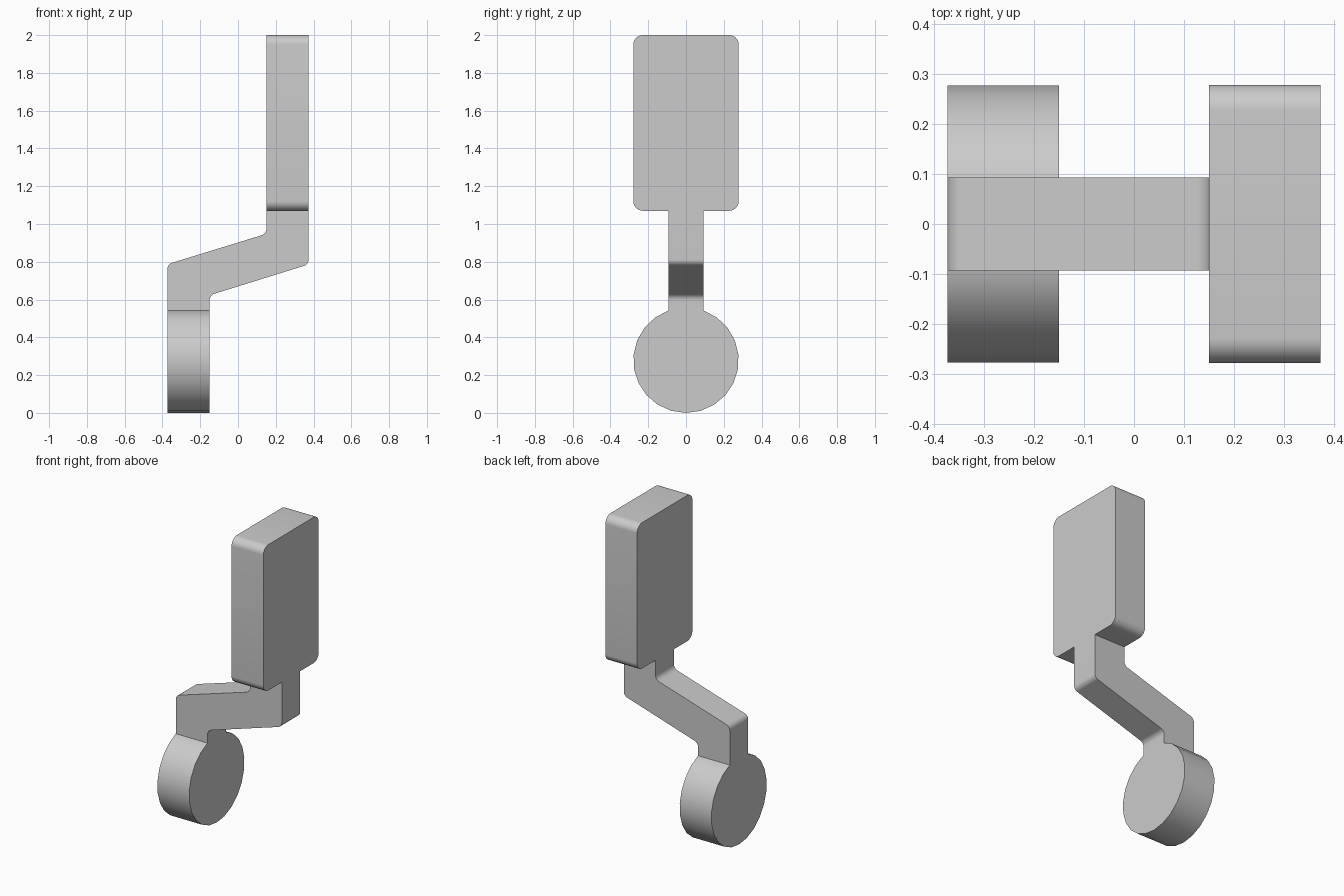
import bpy, bmesh, math
from mathutils import Vector

cube = bpy.data.objects.get("Cube")
if cube:
    bpy.data.objects.remove(cube)

grey = bpy.data.materials.new("plain_grey")
grey.use_nodes = True
colour = (0.6, 0.6, 0.6, 1)
grey.diffuse_color = colour
grey.node_tree.nodes["Principled BSDF"].inputs["Base Color"].default_value = colour

X_IN, X_OUT = 0.15, 0.374      # both ends share the same thickness
WIDE, NECK = 0.279, 0.093      # half widths in depth


def rounded(corners, steps=6):
    """Outline from (a, b, radius) corners; radius 0 stays sharp."""
    out = []
    for i, (a, b, r) in enumerate(corners):
        p = Vector((a, b))
        if not r:
            out.append(p)
            continue
        u = (Vector(corners[i - 1][:2]) - p).normalized()
        v = (Vector(corners[(i + 1) % len(corners)][:2]) - p).normalized()
        half = u.angle(v) / 2
        centre = p + (u + v).normalized() * r / math.sin(half)
        start, end = p + u * r / math.tan(half), p + v * r / math.tan(half)
        for k in range(steps + 1):
            d = start.lerp(end, k / steps) - centre
            out.append(centre + d.normalized() * r)
    return out


def prism(name, outline, place, low, high):
    """Extrude an outline from low to high; place maps (a, b, depth) to xyz."""
    bm = bmesh.new()
    face = bm.faces.new([bm.verts.new(place(a, b, low)) for a, b in outline])
    ext = bmesh.ops.extrude_face_region(bm, geom=[face], use_keep_orig=True)
    shift = Vector(place(0, 0, high)) - Vector(place(0, 0, low))
    moved = [g for g in ext["geom"] if isinstance(g, bmesh.types.BMVert)]
    bmesh.ops.translate(bm, verts=moved, vec=shift)
    bmesh.ops.recalc_face_normals(bm, faces=bm.faces[:])
    mesh = bpy.data.meshes.new(name)
    bm.to_mesh(mesh)
    bm.free()
    mesh.materials.append(grey)
    obj = bpy.data.objects.new(name, mesh)
    bpy.context.collection.objects.link(obj)
    bpy.ops.object.select_all(action="DESELECT")
    obj.select_set(True)
    bpy.context.view_layer.objects.active = obj
    bpy.ops.object.shade_smooth_by_angle(angle=math.radians(35))
    return obj


def sideways(a, b, d):
    return (d, a, b)


def frontal(a, b, d):
    return (a, d, b)


# Round foot, cut flat where the crank arm meets it
gap = math.asin(NECK / WIDE)
sides = 20
angles = [gap + (2 * math.pi - 2 * gap) * i / sides for i in range(sides + 1)]
foot = [(WIDE * math.sin(t), WIDE + WIDE * math.cos(t)) for t in angles]
foot_top = foot[0][1]
prism("round_foot", foot, sideways, -X_OUT, -X_IN)

# Crank arm, stepping sideways from the foot up to the grip
PAD_LOW, R = 1.07, 0.035
arm = [(-X_OUT, foot_top, 0), (-X_IN, foot_top, 0), (-X_IN, 0.623, R),
       (X_OUT, 0.786, R), (X_OUT, PAD_LOW, 0), (X_IN, PAD_LOW, 0),
       (X_IN, 0.948, R), (-X_OUT, 0.787, R)]
prism("crank_arm", rounded(arm), frontal, -NECK, NECK)

# Pedal-like grip block with rounded corners
pad = [(s * WIDE, z, 0.05) for s, z in
       ((-1, PAD_LOW), (1, PAD_LOW), (1, 2), (-1, 2))]
prism("grip_block", rounded(pad), sideways, X_IN, X_OUT)
